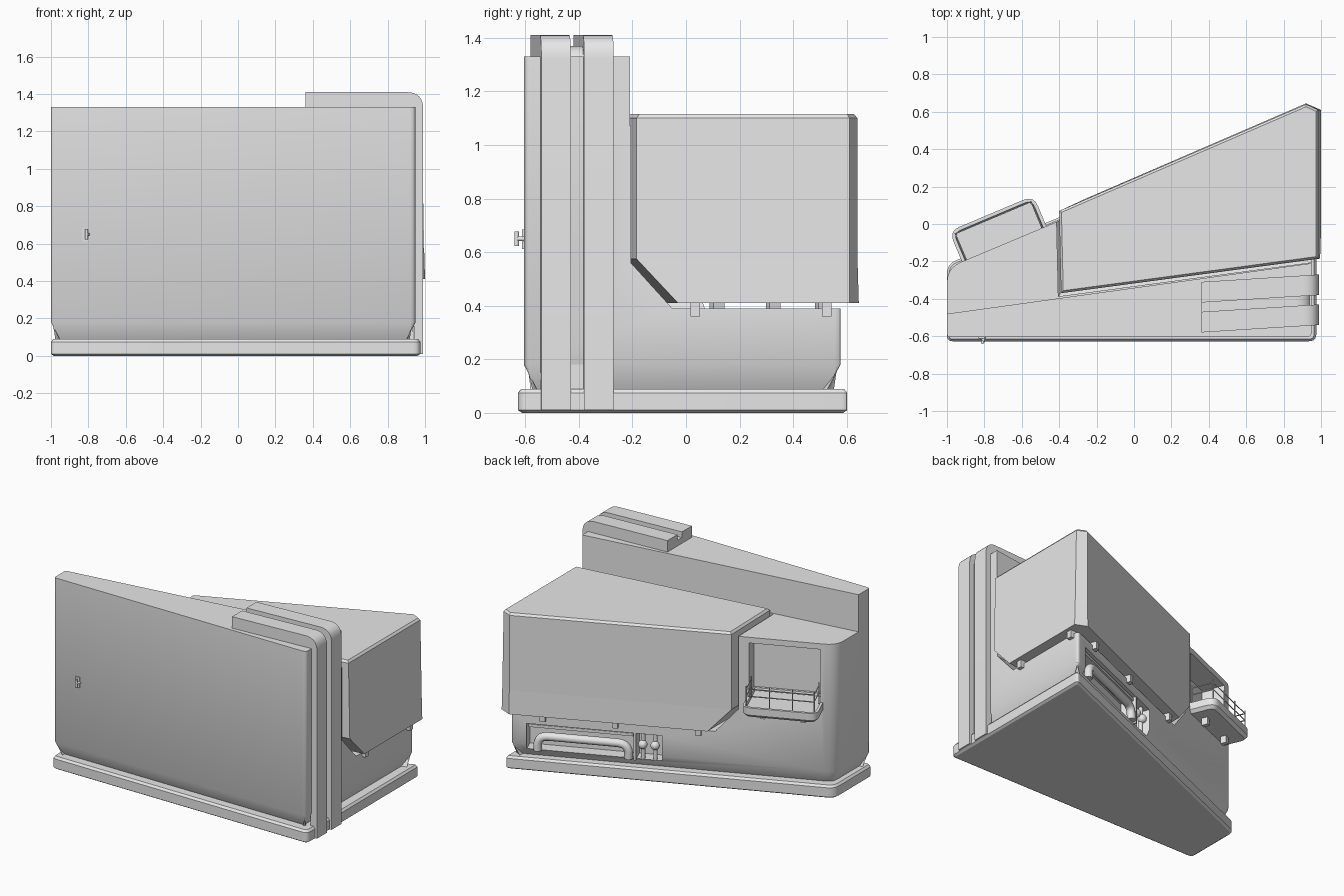
import bpy, bmesh, math
from mathutils import Vector, Matrix

if "Cube" in bpy.data.objects:
    bpy.data.objects.remove(bpy.data.objects["Cube"])

grey = bpy.data.materials.new("light grey")
grey.use_nodes = True
grey.diffuse_color = (0.8, 0.8, 0.8, 1)
grey.node_tree.nodes["Principled BSDF"].inputs["Base Color"].default_value = (0.8, 0.8, 0.8, 1)


def finish(obj, smooth=True):
    obj.data.materials.append(grey)
    if smooth:
        bpy.ops.object.select_all(action="DESELECT")
        obj.select_set(True)
        bpy.context.view_layer.objects.active = obj
        bpy.ops.object.shade_smooth_by_angle(angle=math.radians(30))
    return obj


def inset(poly, d):
    """Move every edge of a counter-clockwise polygon inward by d."""
    out = []
    for i in range(len(poly)):
        a, b, c = (Vector(poly[(i + k) % len(poly)]) for k in (-1, 0, 1))
        e, f = (b - a).normalized(), (c - b).normalized()
        n, m = Vector((-e.y, e.x)), Vector((-f.y, f.x))
        out.append(b + (n + m) * d / (1 + n.dot(m)))
    return out


def rounded(poly, radii, steps=5):
    """Replace corners with arcs that start 'radius' away from the corner."""
    out = []
    for i, r in enumerate(radii):
        a, b, c = (Vector(poly[(i + k) % len(poly)]) for k in (-1, 0, 1))
        if not r:
            out.append(b)
            continue
        p, q = b + (a - b).normalized() * r, b + (c - b).normalized() * r
        for k in range(steps + 1):
            t = k / steps
            out.append(p * (1 - t) ** 2 + b * 2 * t * (1 - t) + q * t * t)
    return out


def loft(name, rings, matrix=Matrix(), smooth=True):
    """Skin a stack of equal-count rings, each (z, polygon)."""
    bm = bmesh.new()
    rows = [[bm.verts.new(matrix @ Vector((p[0], p[1], z))) for p in poly] for z, poly in rings]
    n = len(rows[0])
    for low, high in zip(rows, rows[1:]):
        for i in range(n):
            j = (i + 1) % n
            bm.faces.new((low[i], low[j], high[j], high[i]))
    bm.faces.new(rows[0][::-1])
    bm.faces.new(rows[-1])
    bmesh.ops.recalc_face_normals(bm, faces=bm.faces)
    mesh = bpy.data.meshes.new(name)
    bm.to_mesh(mesh)
    bm.free()
    obj = bpy.data.objects.new(name, mesh)
    bpy.context.collection.objects.link(obj)
    return finish(obj, smooth)


def block(name, x0, x1, y0, y1, z0, z1, matrix=Matrix()):
    poly = [(x0, y0), (x1, y0), (x1, y1), (x0, y1)]
    return loft(name, [(z0, poly), (z1, poly)], matrix, False)


def tube(name, paths, radius, matrix=Matrix()):
    curve = bpy.data.curves.new(name, "CURVE")
    curve.dimensions = "3D"
    curve.bevel_depth = radius
    curve.bevel_resolution = 3
    curve.use_fill_caps = True
    for path in paths:
        spline = curve.splines.new("POLY")
        spline.points.add(len(path) - 1)
        for point, co in zip(spline.points, path):
            point.co = (*(matrix @ Vector(co)), 1)
    obj = bpy.data.objects.new(name, curve)
    bpy.context.collection.objects.link(obj)
    return finish(obj, False)


# Local frame of the slanted rear wall: x along the wall, y outward
wall = Matrix.Translation((-0.4, 0.02, 0)) @ Matrix.Rotation(math.radians(22.9), 4, "Z")

# Base plinth
plan = rounded([(-1, -0.627), (0.975, -0.627), (0.975, 0.61), (-1, -0.215)], [0.03, 0.04, 0.03, 0.05])
loft("base_plinth", [(0, inset(plan, 0.015)), (0.01, plan), (0.075, plan), (0.09, inset(plan, 0.012))])

# Main body, tucked in at the bottom
plan = rounded([(-1, -0.605), (0.95, -0.605), (0.95, 0.585), (-1, -0.235)], [0.02, 0.03, 0.03, 0.08])
body = loft("main_body", [(0.085, inset(plan, 0.05)), (0.18, plan), (1.33, plan)], smooth=False)

# Slide-out section with undercut inner edges
full = [(-0.39, -0.37), (0.985, -0.185), (0.985, 0.61), (0.92, 0.64), (-0.4, 0.07)]
lower = [(-0.26, -0.19), (1.0, -0.03), (1.0, 0.61), (0.92, 0.645), (-0.26, 0.135)]
middle = [full[0], (0.995, -0.185), (0.995, 0.61), full[3], full[4]]
loft("slide_out", [(0.41, lower), (0.575, middle), (1.1, full), (1.115, inset(full, 0.012))], smooth=False)

# Openings in the body
cutters = [
    loft("rear_step_cutter", [(1.07, p), (1.5, p)] if (p := [(-1.2, -0.508), (1.2, -0.175), (1.2, 1), (-1.2, 1)]) else []),
    loft("slide_cutter", [(0.39, inset(lower, -0.015)), (0.56, inset(middle, -0.015)), (1.2, inset(full, -0.015))]),
    block("window_cutter", -0.55, -0.085, -0.16, 0.15, 0.64, 1.03, wall),
    block("storage_cutter", 0.48, 1.36, -0.11, 0.15, 0.14, 0.325, wall),
]
for cutter in cutters:
    cutter.hide_render = True
    cut = body.modifiers.new(cutter.name, "BOOLEAN")
    cut.operation = "DIFFERENCE"
    cut.solver = "EXACT"
    cut.object = cutter
bpy.context.view_layer.objects.active = body
body.select_set(True)
for cut in list(body.modifiers):
    bpy.ops.object.modifier_apply(modifier=cut.name)
for cutter in cutters:
    bpy.data.objects.remove(cutter)
bpy.ops.object.select_all(action="DESELECT")
body.select_set(True)
bpy.ops.object.shade_smooth_by_angle(angle=math.radians(30))


# Bands wrapping over the roof and down the left end
def band(name, y0, y1, drop):
    top, side = 1.41 - drop, 0.99 - drop
    outline = rounded([(0.36, 1.325), (0.94, 1.325), (0.94, 0.01), (side, 0.01), (side, top), (0.36, top)],
                      [0, 0, 0, 0, 0.09, 0], 8)
    bm = bmesh.new()
    rows = [[bm.verts.new((x, y + 0.063 * (x - 0.99), z)) for x, z in outline] for y in (y0, y1)]
    n = len(outline)
    for i in range(n):
        j = (i + 1) % n
        bm.faces.new((rows[0][i], rows[0][j], rows[1][j], rows[1][i]))
    bm.faces.new(rows[0][::-1])
    bm.faces.new(rows[1])
    bmesh.ops.recalc_face_normals(bm, faces=bm.faces)
    mesh = bpy.data.meshes.new(name)
    bm.to_mesh(mesh)
    bm.free()
    obj = bpy.data.objects.new(name, mesh)
    bpy.context.collection.objects.link(obj)
    finish(obj)


band("front_band", -0.54, -0.43, 0)
band("band_groove", -0.43, -0.38, 0.04)
band("rear_band", -0.38, -0.27, 0)

# Balcony tray with raised rim
tray = rounded([(-0.565, -0.15), (-0.075, -0.15), (-0.075, 0.175), (-0.565, 0.175)], [0.02, 0.02, 0.06, 0.06])
loft("balcony_tray", [(0.59, inset(tray, 0.02)), (0.61, tray), (0.66, tray),
                      (0.66, inset(tray, 0.018)), (0.642, inset(tray, 0.022))], wall)

# Balcony railing
corners = [(-0.54, 0.0), (-0.54, 0.15), (-0.1, 0.15), (-0.1, 0.0)]
rails = [[(x, y, z) for x, y in corners] for z in (0.73, 0.78)]
spots = corners + [(-0.4, 0.15), (-0.25, 0.15)]
tube("balcony_railing", rails + [[(x, y, 0.65), (x, y, 0.8)] for x, y in spots], 0.004, wall)
for i, u in enumerate((-0.45, -0.19)):
    block(f"tray_bracket_{i + 1}", u - 0.015, u + 0.015, 0.03, 0.07, 0.54, 0.6, wall)

# Support tabs below the slide-out section
for i, y in enumerate((0.035, 0.525)):
    block(f"end_tab_{i + 1}", 0.93, 0.975, y - 0.018, y + 0.018, 0.36, 0.415)
for i, u in enumerate((0.24, 0.78, 1.25)):
    block(f"rear_tab_{i + 1}", u - 0.018, u + 0.018, -0.02, 0.025, 0.36, 0.415, wall)

# Storage bay: shelf, divider, grab tube and two valves
block("bay_shelf", 0.67, 1.35, -0.11, -0.02, 0.295, 0.315, wall)
block("bay_divider", 0.65, 0.665, -0.11, -0.005, 0.135, 0.33, wall)
arch = rounded([(0.7, 0.14), (0.7, 0.24), (1.29, 0.24), (1.29, 0.14)], [0, 0.07, 0.07, 0])
tube("grab_tube", [[(x, -0.02, z) for x, z in arch]], 0.028, wall)
for i, u in enumerate((0.53, 0.61)):
    tube(f"valve_stem_{i + 1}", [[(u, -0.04, 0.14), (u, -0.04, 0.32)]], 0.014, wall)
    bpy.ops.mesh.primitive_uv_sphere_add(segments=16, ring_count=8, radius=0.03, location=wall @ Vector((u, -0.03, 0.24)))
    bpy.context.object.name = f"valve_knob_{i + 1}"
    finish(bpy.context.object)

# Door handle on the front
block("handle_plate", -0.832, -0.798, -0.613, -0.6, 0.612, 0.685)
tube("handle_lever", [[(-0.8, -0.6, 0.65), (-0.81, -0.632, 0.65)],
                      [(-0.81, -0.632, 0.622), (-0.81, -0.632, 0.677)]], 0.009)
